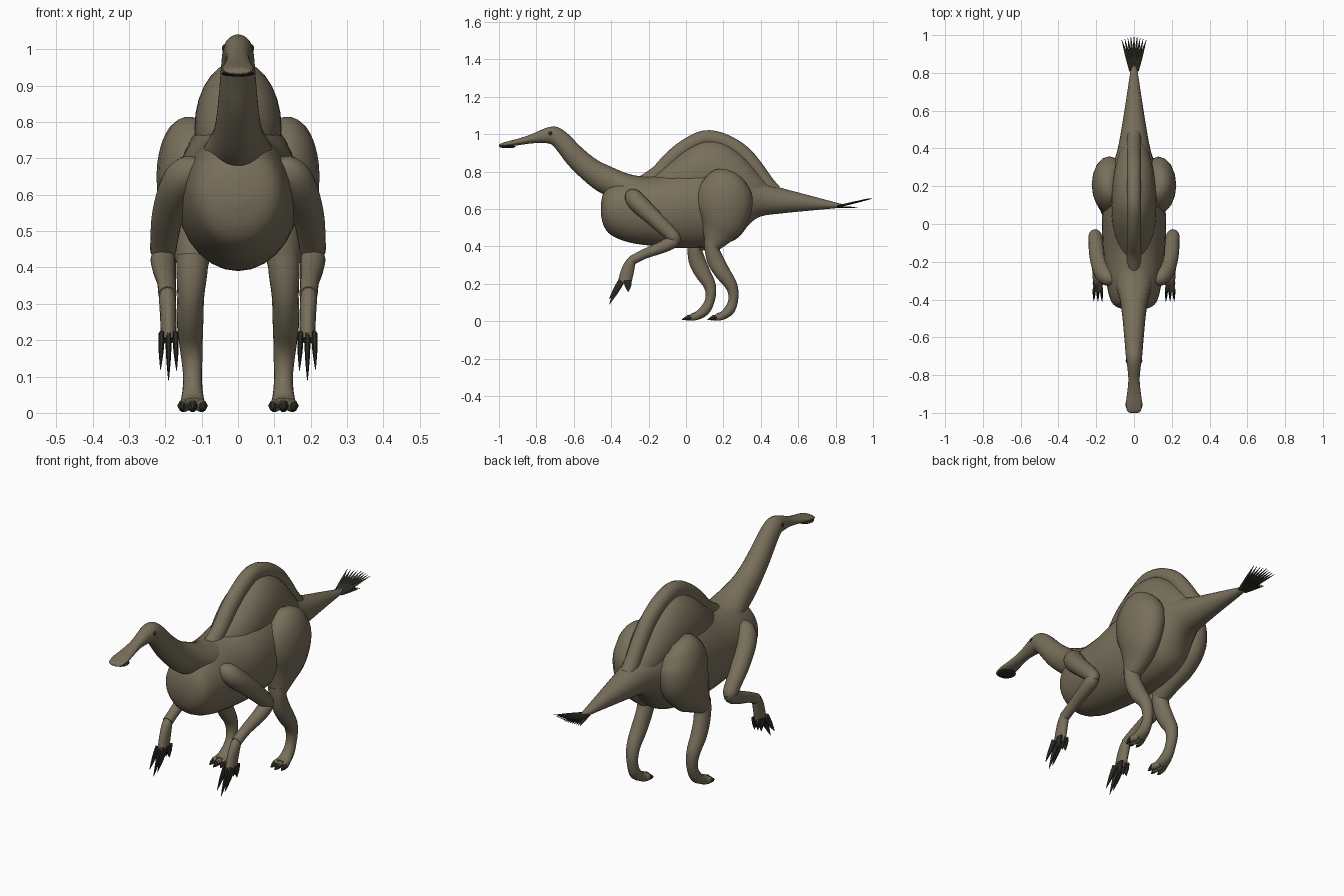
import bpy, bmesh, math
from mathutils import Vector

cube = bpy.data.objects.get("Cube")
if cube:
    bpy.data.objects.remove(cube, do_unlink=True)


def make_material(name, colour):
    mat = bpy.data.materials.new(name)
    mat.use_nodes = True
    mat.diffuse_color = (*colour, 1)
    mat.node_tree.nodes["Principled BSDF"].inputs["Base Color"].default_value = (*colour, 1)
    return mat


HIDE = make_material("olive brown hide", (0.19, 0.16, 0.105))
HORN = make_material("dark horn", (0.025, 0.025, 0.018))


def finish(bm, name, mat):
    bmesh.ops.recalc_face_normals(bm, faces=bm.faces)
    mesh = bpy.data.meshes.new(name)
    bm.to_mesh(mesh)
    bm.free()
    mesh.materials.append(mat)
    obj = bpy.data.objects.new(name, mesh)
    bpy.context.collection.objects.link(obj)
    bpy.context.view_layer.objects.active = obj
    for other in bpy.context.selected_objects:
        other.select_set(False)
    obj.select_set(True)
    bpy.ops.object.shade_smooth_by_angle(angle=math.radians(50))
    return obj


def spline(a, b, c, d, t):
    """Catmull-Rom blend of four values."""
    return 0.5 * (2 * b + (c - a) * t + (2 * a - 5 * b + 4 * c - d) * t * t
                  + (3 * b - a - 3 * c + d) * t ** 3)


def tube(name, points, mat=HIDE, upright=False, sides=16, steps=4):
    """Skin a path of (x, y, z, half width, half depth) with elliptical rings."""
    padded = [points[0]] + list(points) + [points[-1]]
    path = []
    for i in range(len(points) - 1):
        for s in range(steps):
            path.append([spline(*vals, s / steps) for vals in zip(*padded[i:i + 4])])
    path.append(list(points[-1]))
    bm = bmesh.new()
    rings = []
    for i, (x, y, z, w, h) in enumerate(path):
        before, after = path[max(i - 1, 0)], path[min(i + 1, len(path) - 1)]
        along = (Vector(after[:3]) - Vector(before[:3])).normalized()
        if upright:
            along = Vector((0, 1, 0))
        side = Vector((1, 0, 0))
        side = (side - along * side.dot(along)).normalized()
        up = side.cross(along)
        ring = []
        for k in range(sides):
            a = math.tau * k / sides
            offset = side * max(w, 0.001) * math.cos(a) + up * max(h, 0.001) * math.sin(a)
            ring.append(bm.verts.new(Vector((x, y, z)) + offset))
        rings.append(ring)
    for r, q in zip(rings, rings[1:]):
        for k in range(sides):
            n = (k + 1) % sides
            bm.faces.new((r[k], r[n], q[n], q[k]))
    bm.faces.new(rings[0])
    bm.faces.new(rings[-1])
    return finish(bm, name, mat)


def loft(name, stations):
    """Body section from (y, top, bottom, half width) stations."""
    return tube(name, [(0, y, (t + b) / 2, w, (t - b) / 2) for y, t, b, w in stations],
                upright=True, sides=28)


def spike(name, base, tip, w, h):
    """Tapered claw or feather."""
    mid = Vector(base).lerp(Vector(tip), 0.5)
    tube(name, [(*base, w, h), (*mid, w * 0.75, h * 0.75), (*tip, 0.001, 0.001)],
         HORN, sides=6, steps=2)


def ball(name, centre, size, mat):
    bm = bmesh.new()
    bmesh.ops.create_uvsphere(bm, u_segments=16, v_segments=10, radius=1)
    bmesh.ops.scale(bm, vec=size, verts=bm.verts)
    bmesh.ops.translate(bm, vec=centre, verts=bm.verts)
    return finish(bm, name, mat)


# Trunk running into the tail
loft("trunk_and_tail", [
    (-.455, .63, .57, .03), (-.44, .69, .51, .09), (-.4, .74, .46, .125),
    (-.3, .77, .42, .148), (-.15, .78, .4, .163), (0, .82, .39, .17),
    (.15, .84, .4, .16), (.27, .82, .44, .135), (.34, .78, .52, .105),
    (.4, .75, .56, .086), (.5, .715, .575, .067), (.65, .675, .59, .043),
    (.8, .635, .604, .02), (.84, .625, .61, .01)])

# Neck, head and spoon-shaped bill
loft("neck_and_head", [
    (-1, .941, .932, .02), (-.99, .95, .93, .036), (-.95, .962, .934, .043),
    (-.9, .975, .94, .037), (-.83, .998, .95, .03), (-.77, 1.025, .952, .034),
    (-.72, 1.04, .945, .041), (-.68, 1.035, .9, .045), (-.63, 1.0, .835, .049),
    (-.56, .93, .765, .055), (-.48, .865, .7, .063), (-.4, .825, .66, .075),
    (-.3, .785, .62, .1), (-.2, .77, .6, .1)])
ball("lower_bill", (0, -.955, .933), (.046, .044, .008), HORN)

# Humped back: broad mound with a thick ridge along its crest
loft("back_mound", [
    (-.2, .765, .6, .05), (-.1, .84, .6, .09), (0, .92, .6, .114), (.1, .965, .6, .12),
    (.2, .955, .6, .115), (.3, .89, .6, .1), (.4, .78, .6, .07), (.46, .72, .6, .03)])
ridge = [(-.23, .735), (-.15, .79), (-.08, .865), (0, .93), (.1, .977), (.2, .96),
         (.3, .9), (.37, .82), (.43, .735), (.47, .69)]
tube("back_ridge", [(0, y, z, .038, .043) for y, z in ridge])

# Tail feather fan
for i in range(9):
    f = (i - 4) / 4
    spike("tail_feather", (f * .014, .81, .613), (f * .065, .995 - .02 * abs(f), .655),
          .011, .007)
    spike("lower_tail_feather", (f * .014, .82, .61), (f * .045, .92, .608), .01, .006)

for sx, label in ((1, "left"), (-1, "right")):
    # Legs: the right one is placed further forward
    def lean(z):
        return 0 if sx > 0 else -.09 * min(1, max(0, (.62 - z) / .2)) - .12 * max(0, .4 - z)

    def leg_point(x, y, z, w, h):
        return (sx * x, y + lean(z), z, w, h)

    tube(label + "_thigh", [leg_point(*p) for p in (
        (.1, .215, .79, .03, .05), (.115, .21, .765, .075, .1), (.127, .205, .7, .092, .142),
        (.13, .205, .62, .093, .15), (.13, .195, .54, .08, .128), (.125, .17, .47, .06, .09),
        (.125, .14, .4, .042, .042))])
    tube(label + "_shin", [leg_point(*p) for p in (
        (.125, .14, .43, .045, .045), (.127, .14, .38, .042, .04), (.13, .16, .32, .037, .045),
        (.132, .195, .26, .037, .042), (.13, .237, .2, .033, .034), (.127, .253, .15, .029, .028),
        (.125, .25, .1, .026, .026), (.125, .232, .06, .028, .028), (.125, .2, .032, .033, .023),
        (.125, .165, .023, .034, .018))])
    for toe in (-1, 0, 1):
        tip = .14 + .012 * abs(toe)
        tube(label + "_toe", [leg_point(*p) for p in (
            (.125 + toe * .014, .2, .025, .015, .018), (.125 + toe * .024, .17, .02, .015, .018),
            (.125 + toe * .028, tip, .018, .011, .014))], sides=10)
        base = leg_point(.125 + toe * .028, tip + .012, .02, 0, 0)[:3]
        end = leg_point(.125 + toe * .03, tip - .025, .008, 0, 0)[:3]
        spike(label + "_toe_claw", base, end, .014, .015)

    # Arms
    tube(label + "_upper_arm", [(sx * x, y, z, r, r) for x, y, z, r in (
        (.1, -.3, .68, .02), (.135, -.285, .665, .045), (.165, -.25, .625, .05),
        (.192, -.17, .55, .044), (.203, -.09, .475, .038), (.206, -.06, .44, .034),
        (.205, -.05, .415, .018))])
    tube(label + "_forearm", [(sx * x, y, z, r, r) for x, y, z, r in (
        (.205, -.04, .45, .018), (.206, -.07, .425, .034), (.203, -.13, .395, .032),
        (.197, -.22, .36, .026), (.194, -.29, .325, .025))])
    tube(label + "_hand", [(sx * x, y, z, w, h) for x, y, z, w, h in (
        (.195, -.27, .34, .016, .018), (.194, -.295, .315, .023, .027),
        (.192, -.315, .26, .022, .035), (.191, -.33, .2, .022, .036))])
    for finger, reach in ((-1, .117), (0, .09), (1, .12)):
        x = sx * (.191 + finger * .019)
        spike(label + "_finger_claw", (x, -.345, .215), (x + sx * finger * .003, -.41, reach),
              .009, .02)
        spike(label + "_inner_claw", (x, -.312, .22), (x, -.308, .155), .009, .026)

    # Eyes
    ball(label + "_eye", (sx * .036, -.725, 1.003), (.008, .011, .011), HORN)
